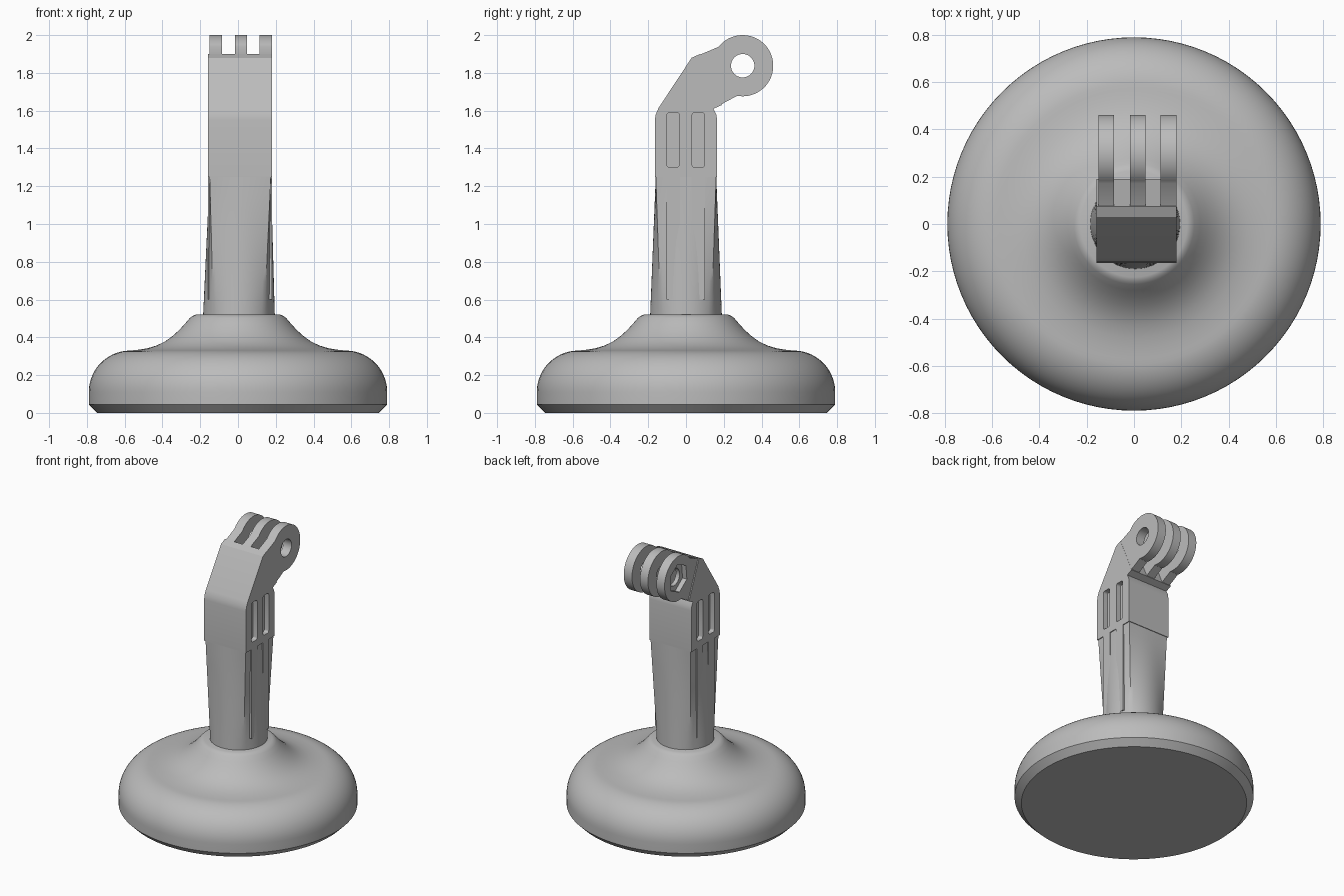
import bpy, bmesh
from math import sin, cos, pi, radians, atan2, hypot
from mathutils import Matrix, Vector

cube = bpy.data.objects.get("Cube")
if cube:
    bpy.data.objects.remove(cube)

grey = bpy.data.materials.new("plain_grey")
grey.use_nodes = True
colour = (0.5, 0.5, 0.5, 1)
grey.diffuse_color = colour
grey.node_tree.nodes["Principled BSDF"].inputs["Base Color"].default_value = colour


def finish(name, bm, angle=30):
    bmesh.ops.recalc_face_normals(bm, faces=bm.faces)
    mesh = bpy.data.meshes.new(name)
    bm.to_mesh(mesh)
    bm.free()
    obj = bpy.data.objects.new(name, mesh)
    bpy.context.collection.objects.link(obj)
    mesh.materials.append(grey)
    smooth(obj, angle)
    return obj


def smooth(obj, angle=30):
    bpy.ops.object.select_all(action="DESELECT")
    obj.select_set(True)
    bpy.context.view_layer.objects.active = obj
    bpy.ops.object.shade_smooth_by_angle(angle=radians(angle))


def loft(rings):
    """Closed solid through equal-length rings of points."""
    bm = bmesh.new()
    loops = [[bm.verts.new(p) for p in ring] for ring in rings]
    n = len(loops[0])
    for a, b in zip(loops, loops[1:]):
        for i in range(n):
            j = (i + 1) % n
            bm.faces.new((a[i], a[j], b[j], b[i]))
    bm.faces.new(loops[0])
    bm.faces.new(loops[-1])
    return bm


def prism(outline, x0, x1):
    """Side outline of (y, z) points drawn out along x."""
    return loft([[(x, y, z) for y, z in outline] for x in (x0, x1)])


def arc(cy, cz, r, a0, a1, n):
    return [(cy + r * cos(a0 + (a1 - a0) * i / n),
             cz + r * sin(a0 + (a1 - a0) * i / n)) for i in range(n + 1)]


def cut(obj, bm):
    cutter = finish("cutter", bm)
    mod = obj.modifiers.new("cut", "BOOLEAN")
    mod.operation, mod.solver, mod.object = "DIFFERENCE", "EXACT", cutter
    bpy.ops.object.select_all(action="DESELECT")
    bpy.context.view_layer.objects.active = obj
    bpy.ops.object.modifier_apply(modifier=mod.name)
    bpy.data.objects.remove(cutter)
    smooth(obj)


# Round weighted base with flared neck
profile = [(0.745, 0), (0.79, 0.045)]
profile += arc(0.57, 0.11, 0.22, 0, pi / 2, 14)
profile += [(0.53, 0.334), (0.48, 0.342), (0.43, 0.357), (0.385, 0.379),
            (0.345, 0.408), (0.31, 0.44), (0.28, 0.473)]
profile += [(0.255, 0.502), (0.242, 0.513), (0.225, 0.52)]
SEG = 96
finish("base", loft([[(r * cos(2 * pi * i / SEG), r * sin(2 * pi * i / SEG), z)
                      for i in range(SEG)] for r, z in profile]), 35)

# Stem blending from a circle to a square
bottom, top = [], []
for i in range(64):
    a = 2 * pi * i / 64
    c, s = cos(a), sin(a)
    k = max(abs(c), abs(s))
    bottom.append((0.005 + 0.19 * c, 0.19 * s, 0.51))
    top.append((0.012 + 0.162 * c / k, 0.16 * s / k, 1.255))
rings = [[Vector(p).lerp(Vector(q), t / 8) for p, q in zip(bottom, top)] for t in range(9)]
finish("stem", loft(rings))

# Flush ribs running down the stem sides below the slots
X0, X1 = -0.158, 0.18
SLOTS = (-0.068, 0.065)
for k, y in enumerate(SLOTS):
    finish(f"stem_rib_{k + 1}", prism([(y - 0.036, 0.6), (y + 0.036, 0.6),
                                      (y + 0.036, 1.255), (y - 0.036, 1.255)], X0, X1))

# Angled head block
outline = [(-0.165, 1.25), (0.165, 1.25), (0.165, 1.55), (0.16, 1.58), (0.145, 1.61),
           (0.19, 1.63), (0.075, 1.90), (0.03, 1.88), (-0.145, 1.615),
           (-0.16, 1.58), (-0.165, 1.55)]
head = finish("head", prism(outline, X0, X1), 20)

# Rounded recesses on both sides of the head
for y in SLOTS:
    h, r = 0.033, 0.015
    slot = (arc(y + h - r, 1.59 - r, r, 0, pi / 2, 4) + arc(y - h + r, 1.59 - r, r, pi / 2, pi, 4)
            + arc(y - h + r, 1.30 + r, r, pi, 1.5 * pi, 4)
            + arc(y + h - r, 1.30 + r, r, 1.5 * pi, 2 * pi, 4))
    for x0, x1 in ((X0 - 0.1, X0 + 0.035), (X1 - 0.035, X1 + 0.1)):
        cut(head, prism(slot, x0, x1))

# Three mounting fingers with a pin hole
CY, CZ, R = 0.30, 1.838, 0.162
a_low = atan2(1.672 - CZ, 0.27 - CY)
a_high = atan2(1.94 - CZ, 0.17 - CY)
finger_outline = [(0.035, 1.88), (0.10, 1.72), (0.146, 1.612)] + arc(CY, CZ, R, a_low, a_high, 40)
hole = arc(CY, CZ, 0.062, 0, 2 * pi, 40)[:-1]
for name, x0, x1 in (("right", -0.15, -0.085), ("middle", -0.016, 0.048), ("left", 0.113, 0.179)):
    finger = finish(name + "_finger", prism(finger_outline, x0, x1))
    cut(finger, prism(hole, x0 - 0.1, x1 + 0.1))
    if name == "right":
        # Six-sided nut pocket
        tilt = radians(24)
        pocket = arc(CY, CZ, 0.105, tilt, tilt + 2 * pi, 6)[:-1]
        cut(finger, prism(pocket, x0 - 0.1, x0 + 0.035))
